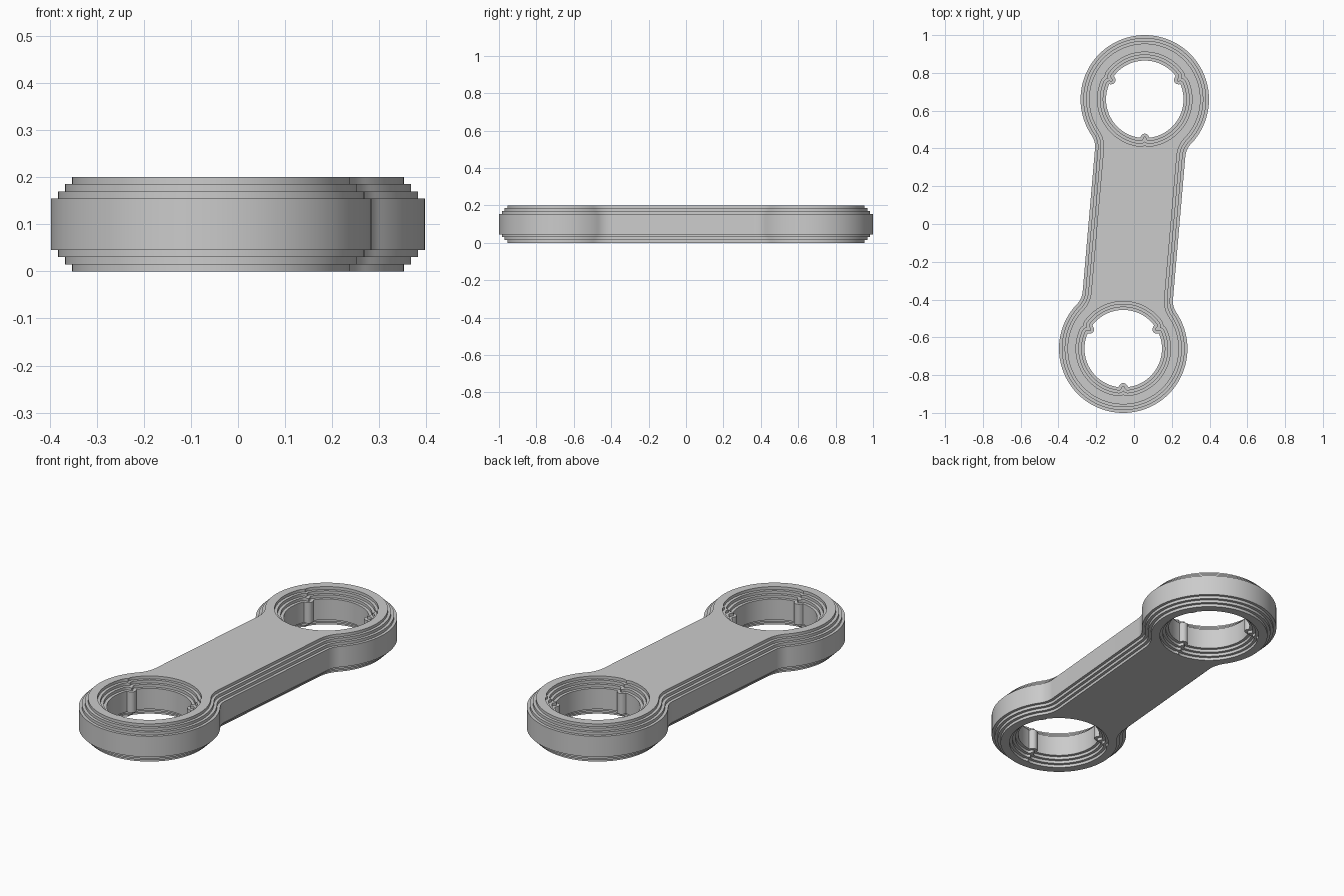
import bpy, bmesh, math

if "Cube" in bpy.data.objects:
    bpy.data.objects.remove(bpy.data.objects["Cube"])

CX, CY = 0.057, 0.66            # ring centre (the other is its opposite)
R_OUT, HALF_BAR, FILLET = 0.34, 0.24, 0.11
R_HOLE, R_RIB = 0.205, 0.023
STEP, HEIGHT = 0.015, 0.2
TILT = math.atan2(CX, CY)
CLEN = math.hypot(CX, CY)


def outline(d):
    """Outer link outline, inset by d."""
    r, h, f = R_OUT - d, HALF_BAR - d, FILLET + d
    dt = math.sqrt((r + f) ** 2 - (h + f) ** 2)
    a = math.atan2(-dt, h + f)
    quarter = []
    n = 64
    for i in range(n + 1):
        t = math.pi / 2 + (a - math.pi / 2) * i / n
        quarter.append((r * math.cos(t), CLEN + r * math.sin(t)))
    for i in range(1, 13):
        t = a + math.pi - a * i / 12
        quarter.append((h + f + f * math.cos(t), CLEN - dt + f * math.sin(t)))
    right = quarter + [(s, -t) for s, t in reversed(quarter)]
    pts = right + [(-s, t) for s, t in reversed(right[1:-1])]
    c, sn = math.cos(TILT), math.sin(TILT)
    return [(s * c + t * sn, -s * sn + t * c) for s, t in pts]


def hole_radius(t):
    """Bore radius with three small round ribs."""
    r = R_HOLE
    for deg in (30, 150, 270):
        a = t - math.radians(deg)
        q = R_RIB ** 2 - (R_HOLE * math.sin(a)) ** 2
        if q > 0 and math.cos(a) > 0:
            r = min(r, R_HOLE * math.cos(a) - math.sqrt(q))
    return r


BASE = [(hole_radius(math.tau * i / 720), math.tau * i / 720) for i in range(720)]


def hole(d, n=360):
    """Bore outline widened evenly by d."""
    pts = []
    for i in range(n):
        t = math.tau * i / n
        r = hole_radius(t)
        if d > 0:
            for br, bt in BASE:
                cross = br * math.sin(bt - t)
                if abs(cross) < d and math.cos(bt - t) > 0:
                    r = max(r, br * math.cos(bt - t) + math.sqrt(d * d - cross * cross))
        pts.append((r * math.cos(t), r * math.sin(t)))
    return pts


# stepped edge section: (inset level, z)
lower = []
for k in (3, 2, 1):
    z = (3 - k) * STEP
    lower += [(k, z), (k, z + STEP)]
lower.append((0, 3 * STEP))
section = lower + [(k, HEIGHT - z) for k, z in reversed(lower)]

outers = [outline(k * STEP) for k in range(4)]
holes = [hole(k * STEP) for k in range(4)]

bm = bmesh.new()
cap_edges = {0: [], 1: []}


def wall(loops, ox=0.0, oy=0.0):
    """Stack stepped loops into a wall and remember its rim edges."""
    rings = [[bm.verts.new((x + ox, y + oy, z)) for x, y in loops[k]] for k, z in section]
    n = len(rings[0])
    for a, b in zip(rings, rings[1:]):
        for i in range(n):
            j = (i + 1) % n
            bm.faces.new((a[i], a[j], b[j], b[i]))
    for side, ring in ((0, rings[0]), (1, rings[-1])):
        for i in range(n):
            cap_edges[side].append(bm.edges.get((ring[i], ring[(i + 1) % n])))


wall(outers)
wall(holes, CX, CY)
wall(holes, -CX, -CY)

# flat top and bottom
for side in (0, 1):
    bmesh.ops.triangle_fill(bm, use_beauty=True, use_dissolve=False,
                            edges=cap_edges[side], normal=(0, 0, 1))
bmesh.ops.recalc_face_normals(bm, faces=bm.faces)

mesh = bpy.data.meshes.new("link_plate")
bm.to_mesh(mesh)
bm.free()
link = bpy.data.objects.new("link_plate", mesh)
bpy.context.collection.objects.link(link)

grey = bpy.data.materials.new("grey")
grey.diffuse_color = (0.6, 0.6, 0.6, 1)
grey.use_nodes = True
grey.node_tree.nodes["Principled BSDF"].inputs["Base Color"].default_value = grey.diffuse_color
mesh.materials.append(grey)

bpy.context.view_layer.objects.active = link
link.select_set(True)
bpy.ops.object.shade_smooth_by_angle(angle=math.radians(30))
